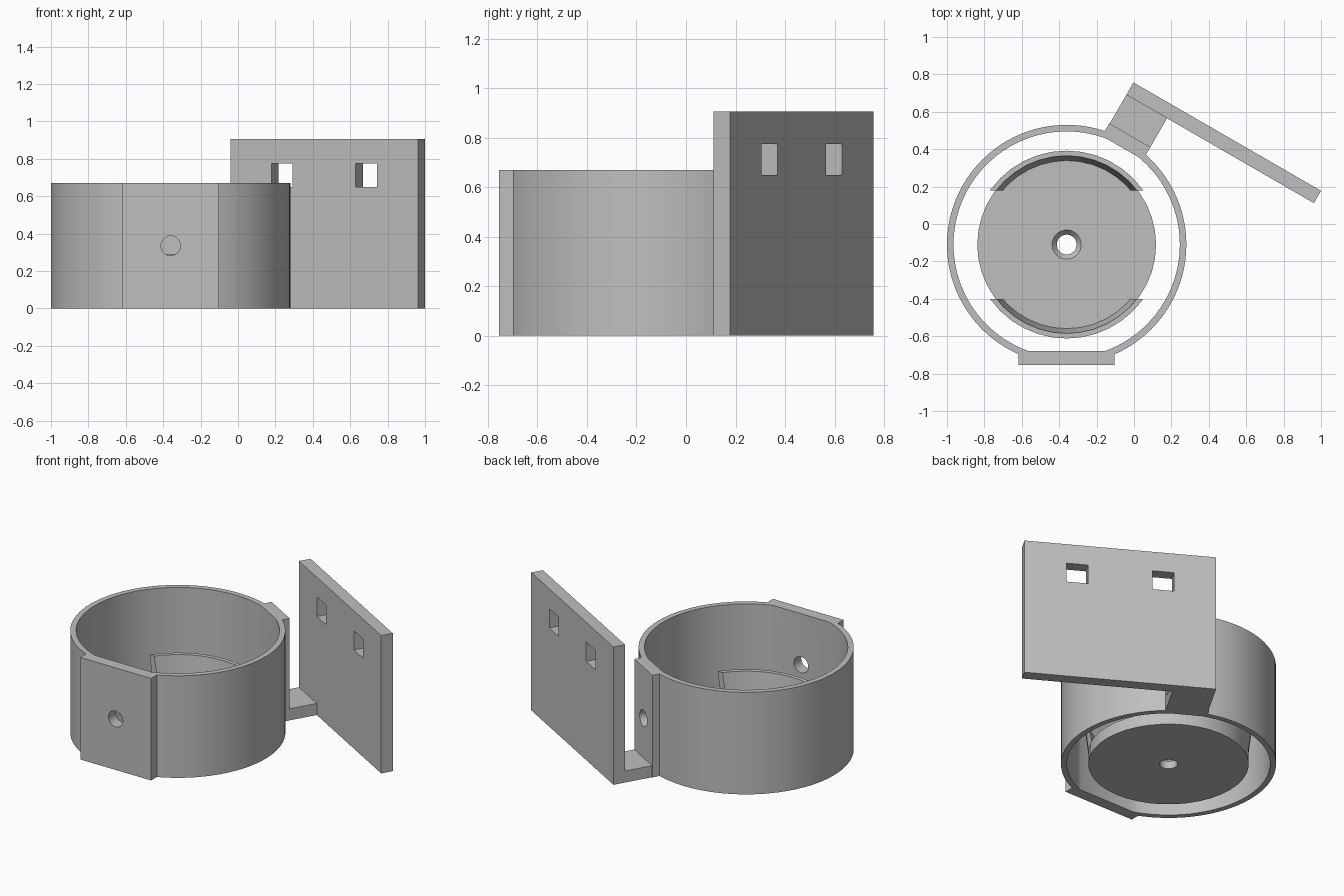
import bpy, bmesh, math
from mathutils import Matrix

if "Cube" in bpy.data.objects:
    bpy.data.objects.remove(bpy.data.objects["Cube"], do_unlink=True)

HEIGHT = 0.67
CENTRE = Matrix.Translation((-0.36, -0.11, 0))
FRONT = CENTRE @ Matrix.Rotation(math.pi, 4, "Z")
ARM = CENTRE @ Matrix.Rotation(math.radians(-30), 4, "Z")

grey = bpy.data.materials.new("plain grey")
grey.use_nodes = True
grey.diffuse_color = (0.52, 0.52, 0.52, 1)
grey.node_tree.nodes["Principled BSDF"].inputs["Base Color"].default_value = (0.52, 0.52, 0.52, 1)


def finish(name, bm, frame):
    bmesh.ops.transform(bm, matrix=frame, verts=bm.verts)
    bmesh.ops.recalc_face_normals(bm, faces=bm.faces)
    mesh = bpy.data.meshes.new(name)
    bm.to_mesh(mesh)
    bm.free()
    mesh.materials.append(grey)
    ob = bpy.data.objects.new(name, mesh)
    bpy.context.collection.objects.link(ob)
    return ob


def box(name, frame, x, y, z):
    bm = bmesh.new()
    bmesh.ops.create_cube(bm, size=1)
    for v in bm.verts:
        v.co = [lim[0] if c < 0 else lim[1] for c, lim in zip(v.co, (x, y, z))]
    return finish(name, bm, frame)


def lathe(name, profile, sides):
    """Closed (radius, height) profile spun about the holder's axis."""
    bm = bmesh.new()
    rings = []
    for i in range(sides):
        a = math.tau * i / sides
        rings.append([bm.verts.new((r * math.cos(a), r * math.sin(a), z)) for r, z in profile])
    n = len(profile)
    for i in range(sides):
        p, q = rings[i], rings[(i + 1) % sides]
        for j in range(n):
            k = (j + 1) % n
            bm.faces.new((p[j], q[j], q[k], p[k]))
    return finish(name, bm, CENTRE)


def screw_cutter(frame):
    bm = bmesh.new()
    bmesh.ops.create_cone(bm, cap_ends=True, segments=32, radius1=0.052, radius2=0.052, depth=0.3)
    place = Matrix.Translation((0, 0.62, HEIGHT / 2)) @ Matrix.Rotation(math.pi / 2, 4, "X")
    return finish("screw_cutter", bm, frame @ place)


def combine(target, other, operation):
    mod = target.modifiers.new("combine", "BOOLEAN")
    mod.operation = operation
    mod.solver = "EXACT"
    mod.object = other
    bpy.context.view_layer.objects.active = target
    bpy.ops.object.modifier_apply(modifier=mod.name)
    bpy.data.objects.remove(other, do_unlink=True)


# Round collar with its two screw pads
collar = lathe("collar", [(0.605, 0), (0.64, 0), (0.64, HEIGHT), (0.605, HEIGHT)], 96)
combine(collar, box("front_pad", FRONT, (-0.257, 0.257), (0.57, 0.645), (0, HEIGHT)), "UNION")
combine(collar, box("arm_pad", ARM, (-0.127, 0.127), (0.597, 0.675), (0, HEIGHT)), "UNION")
for frame in (FRONT, ARM):
    combine(collar, screw_cutter(frame), "DIFFERENCE")

# Mounting plate with two strap slots, joined by a low arm
plate = box("mounting_plate", ARM, (-0.124, 1.034), (0.853, 0.929), (0, 0.905))
for left in (0.13, 0.65):
    slot = box("slot_cutter", ARM, (left, left + 0.13), (0.8, 1.0), (0.648, 0.775))
    combine(plate, slot, "DIFFERENCE")
arm = box("arm", ARM, (-0.124, 0.127), (0.64, 0.86), (0, 0.076))
combine(plate, arm, "UNION")

# Loose inner disc with a countersunk hole
disc = lathe("inner_disc", [(0.053, 0), (0.478, 0), (0.478, 0.08), (0.078, 0.08), (0.053, 0.05)], 40)

# Pair of clips leaning outwards from the disc edge
clips = lathe("disc_clips", [(0.448, 0.07), (0.476, 0.07), (0.502, 0.29), (0.475, 0.29)], 40)
combine(clips, box("clip_cutter", CENTRE, (-1, 1), (-0.29, 0.29), (-0.1, 0.5)), "DIFFERENCE")

# Smooth the round walls, keep the corners crisp
for ob in (collar, plate, disc, clips):
    bpy.ops.object.select_all(action="DESELECT")
    ob.select_set(True)
    bpy.context.view_layer.objects.active = ob
    bpy.ops.object.shade_smooth_by_angle(angle=math.radians(25))
